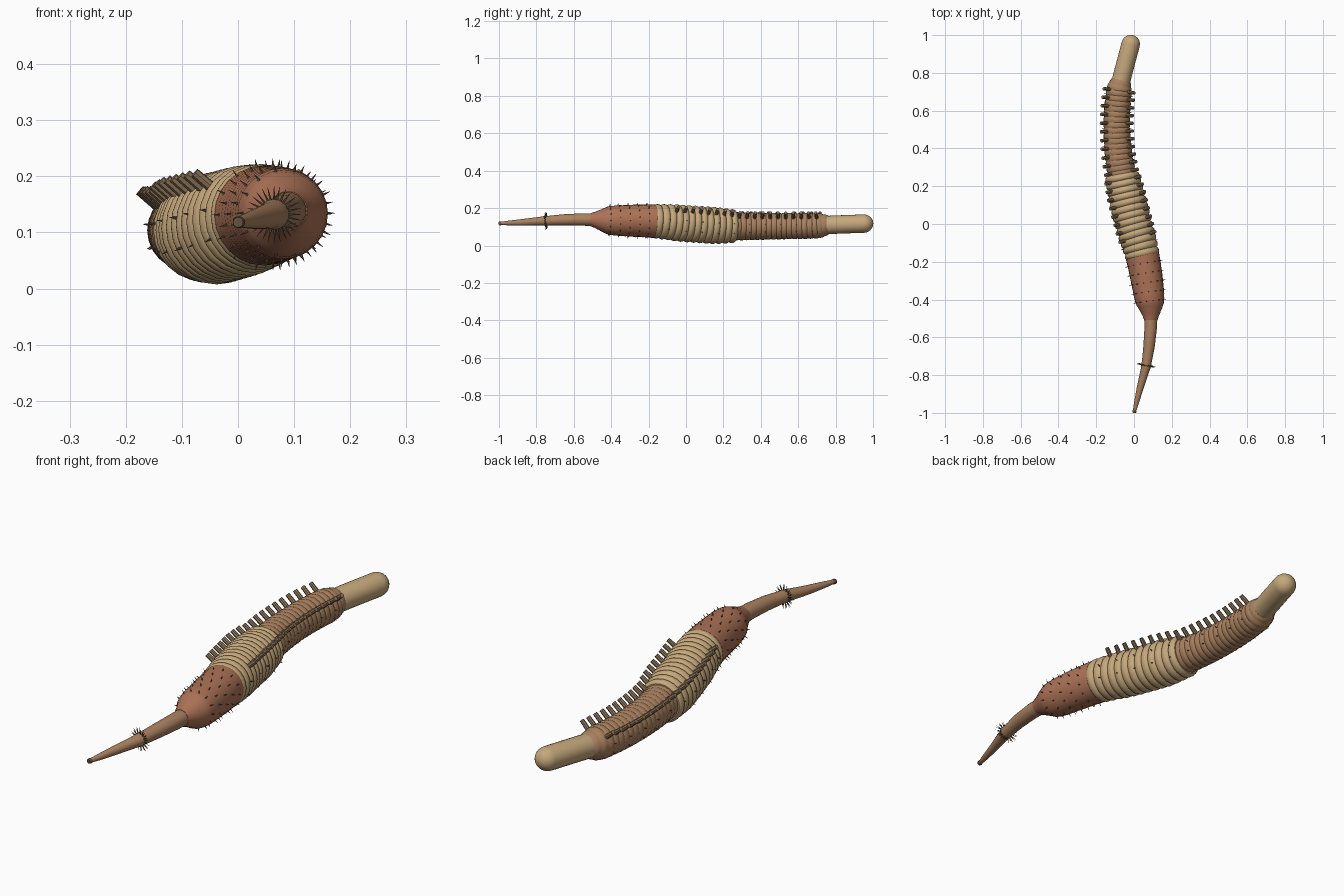
import bpy, bmesh, math
from mathutils import Vector

if "Cube" in bpy.data.objects:
    bpy.data.objects.remove(bpy.data.objects["Cube"])

SIDES = 24

# Body axis: (y, x, z)
AXIS = [(-1.0, 0.0, .118), (-.87, .032, .124), (-.75, .064, .132), (-.6, .085, .139),
        (-.5, .089, .138), (-.4, .083, .134), (-.17, .045, .130), (0, -.002, .117),
        (.15, -.04, .107), (.27, -.066, .103), (.4, -.085, .103), (.55, -.091, .104),
        (.7, -.080, .106), (.76, -.068, .110), (.95, -.018, .117), (1.0, -.006, .118)]


def axis(y):
    """Smooth cubic interpolation of the body axis."""
    i = 0
    while i < len(AXIS) - 2 and y > AXIS[i + 1][0]:
        i += 1
    a, b = AXIS[i], AXIS[i + 1]
    p, q = AXIS[max(i - 1, 0)], AXIS[min(i + 2, len(AXIS) - 1)]
    h = b[0] - a[0]
    t = (y - a[0]) / h
    out = []
    for k in (1, 2):
        m0 = (b[k] - p[k]) / (b[0] - p[0]) * h
        m1 = (q[k] - a[k]) / (q[0] - a[0]) * h
        out.append((2*t**3 - 3*t*t + 1) * a[k] + (t**3 - 2*t*t + t) * m0
                   + (3*t*t - 2*t**3) * b[k] + (t**3 - t*t) * m1)
    return Vector((out[0], y, out[1]))


def frame(y):
    tan = (axis(min(y + .01, 1)) - axis(max(y - .01, -1))).normalized()
    side = tan.cross(Vector((0, 0, 1))).normalized()
    return axis(y), side, side.cross(tan), tan


def radial(y, ang):
    c, s, u, t = frame(y)
    return c, s * math.cos(ang) + u * math.sin(ang), t


def lerp(table, y):
    for (a, ra), (b, rb) in zip(table, table[1:]):
        if y <= b:
            return ra + (rb - ra) * max(0, (y - a) / (b - a))
    return table[-1][1]


def material(name, col):
    m = bpy.data.materials.new(name)
    m.diffuse_color = (*col, 1)
    m.use_nodes = True
    m.node_tree.nodes["Principled BSDF"].inputs["Base Color"].default_value = m.diffuse_color
    return m


gold = material("tan_skin", (.56, .39, .20))
brown = material("brown_skin", (.40, .22, .115))
red = material("red_skin", (.42, .17, .095))
dark = material("dark_bristle", (.13, .085, .05))
gill_mat = material("gill_skin", (.27, .18, .10))


def finish(name, bm, mat, angle=35):
    bmesh.ops.recalc_face_normals(bm, faces=bm.faces)
    me = bpy.data.meshes.new(name)
    bm.to_mesh(me)
    bm.free()
    me.materials.append(mat)
    ob = bpy.data.objects.new(name, me)
    bpy.context.collection.objects.link(ob)
    bpy.ops.object.select_all(action='DESELECT')
    ob.select_set(True)
    bpy.context.view_layer.objects.active = ob
    bpy.ops.object.shade_smooth_by_angle(angle=math.radians(angle))


def tube(name, profile, mat):
    """Sweep (y, radius) rings along the body axis."""
    bm = bmesh.new()
    rings = []
    for y, r in profile:
        ring = []
        for k in range(SIDES):
            c, d, _ = radial(y, 2 * math.pi * k / SIDES)
            ring.append(bm.verts.new(c + d * r))
        rings.append(ring)
    for a, b in zip(rings, rings[1:]):
        for k in range(SIDES):
            n = (k + 1) % SIDES
            bm.faces.new((a[k], a[n], b[n], b[k]))
    bm.faces.new(rings[0])
    bm.faces.new(rings[-1])
    finish(name, bm, mat)


def spikes(name, items, r1, r2, sides, mat):
    """Small cones: items are (y, angle, inner radius, outer radius)."""
    bm = bmesh.new()
    for y, ang, a, b in items:
        c, d, _ = radial(y, ang)
        rot = d.to_track_quat('Z', 'Y').to_matrix().to_4x4()
        rot.translation = c + d * (a + b) / 2
        bmesh.ops.create_cone(bm, cap_ends=True, segments=sides, radius1=r1,
                              radius2=r2, depth=b - a, matrix=rot)
    finish(name, bm, mat)


def ribbed(table, y0, y1, count, amp, steps=6):
    out = []
    for i in range(count * steps + 1):
        y = y0 + (y1 - y0) * i / (count * steps)
        out.append((y, lerp(table, y) + amp * (abs(math.sin(math.pi * i / steps)) ** .6 - 1)))
    return out


# Radii of each body region
TRUNK = [(-.52, .033), (-.49, .042), (-.42, .075), (-.38, .081), (-.28, .086), (-.17, .090)]
MID = [(-.17, .092), (-.05, .099), (.15, .100), (.27, .089)]
REAR = [(.26, .076), (.5, .071), (.70, .069), (.73, .064), (.765, .050)]

# Proboscis with flared collar and open mouth rim
tube("proboscis", [(-.995, .008), (-.95, .0125), (-.87, .018), (-.77, .024),
                   (-.75, .027), (-.73, .026), (-.65, .030), (-.55, .033), (-.50, .034)], brown)
tube("mouth_rim", [(-1.0, .006), (-1.0, .009), (-.994, .011), (-.988, .010)], dark)
tube("trunk", ribbed(TRUNK, -.51, -.17, 14, .001, 2), red)
tube("ringed_midbody", ribbed(MID, -.175, .265, 13, .009), gold)
tube("rear_body", ribbed(REAR, .255, .765, 18, .003, 4), brown)

# Smooth tail with a rounded end
R = .049
tail = [(.74, R), (.80, R), (.87, R), (1 - R, R)]
tail += [(1 - R + R * math.sin(a), max(R * math.cos(a), .001))
         for a in (math.pi / 2 * i / 7 for i in range(1, 8))]
tube("tail", tail, gold)

# Crown of hooks round the proboscis
spikes("proboscis_hooks", [(-.75 + .004 * (i % 2), 2 * math.pi * i / 28, .022, .050)
                           for i in range(28)], .0028, .0003, 5, dark)

# Staggered spines on the trunk
spikes("trunk_spines", [(y, 2 * math.pi * (k + .5 * (j % 2)) / 14,
                         lerp(TRUNK, y) - .004, lerp(TRUNK, y) + .013)
                        for j, y in enumerate((-.41, -.36, -.31, -.26, -.21))
                        for k in range(14)], .003, .0003, 5, dark)

# Short bristles along the flanks
flank = []
for i in range(10):
    y = -.11 + .088 * i
    r = lerp(MID if y < .26 else REAR, y)
    for a in (-25, 8, 172, 205):
        flank.append((y, math.radians(a), r - .006, r + .008))
spikes("flank_bristles", flank, .003, .0005, 5, dark)

# Paired rows of stubby gills
gills = []
for i in range(19):
    y = -.075 + .0435 * i
    r = lerp(MID if y < .26 else REAR, y)
    for a in (40, 140):
        gills.append((y, math.radians(a), r - .012, r + (.032 if y < .26 else .04)))
spikes("gills", gills, .010, .009, 8, gill_mat)
